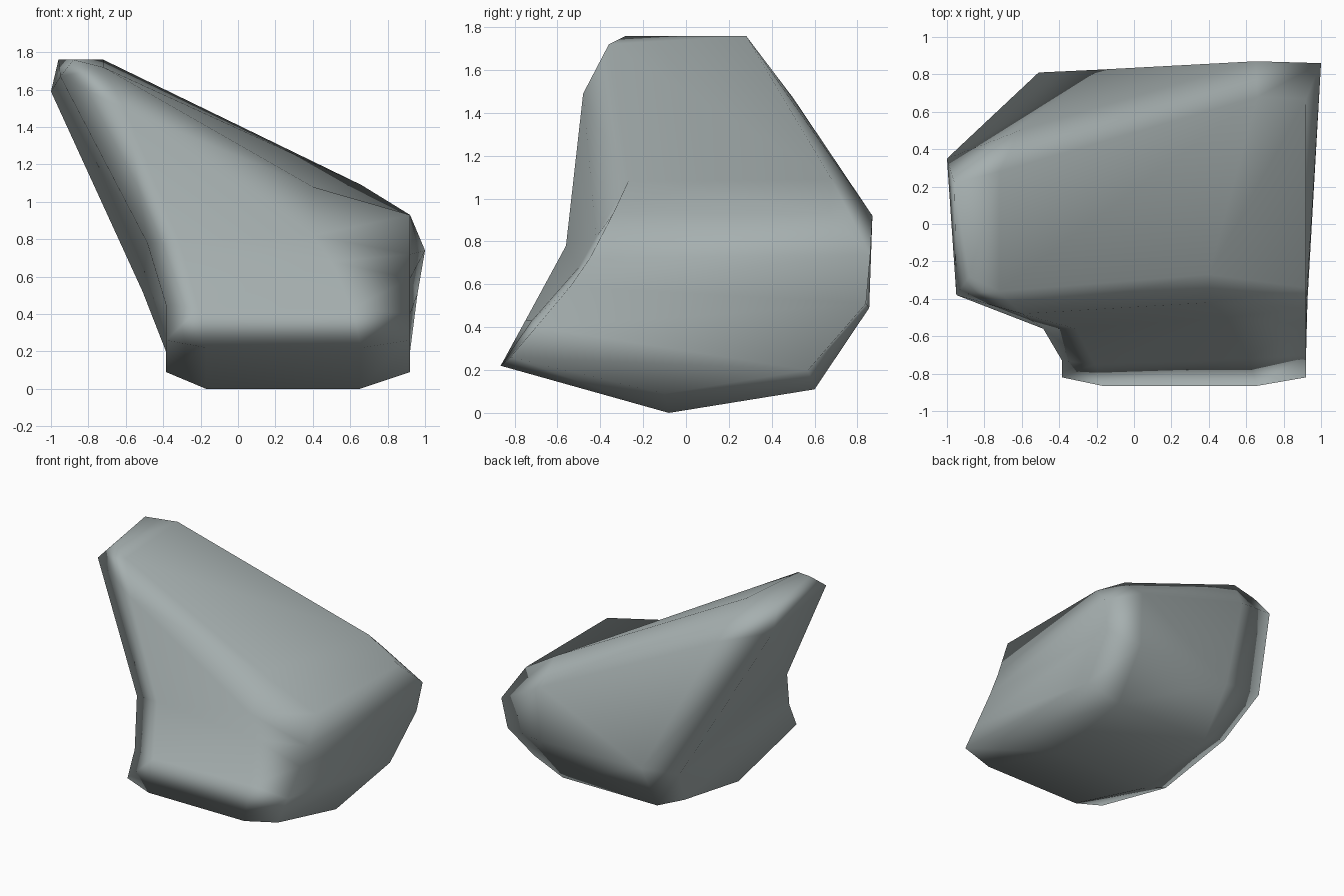
import bpy, bmesh

# Rock as a loft: each row is one profile corner running left to right,
# with outer-left, inner-left, inner-right and outer-right points.
rows = [
    # front lower edge
    [(-0.385, -0.82, 0.26), (-0.17, -0.865, 0.22), (0.66, -0.865, 0.22), (0.92, -0.82, 0.26)],
    # front hollow, lower and upper
    [(-0.385, -0.73, 0.45), (-0.21, -0.75, 0.43), (0.61, -0.72, 0.43), (0.92, -0.70, 0.40)],
    [(-0.485, -0.56, 0.78), (-0.31, -0.56, 0.78), (0.50, -0.50, 0.68), (0.92, -0.54, 0.59)],
    # front upper edge
    [(-0.95, -0.38, 1.67), (-0.60, -0.48, 1.49), (0.40, -0.42, 0.82), (0.92, -0.45, 0.72)],
    # top front and top back edges
    [(-0.88, -0.28, 1.76), (-0.72, -0.36, 1.72), (0.40, -0.27, 1.08), (0.92, -0.34, 0.93)],
    [(-0.96, 0.22, 1.76), (-0.72, 0.28, 1.76), (0.66, 0.68, 1.09), (0.92, 0.67, 0.93)],
    # back upper and lower edges
    [(-1.00, 0.35, 1.59), (-0.61, 0.50, 1.47), (0.65, 0.87, 0.92), (1.00, 0.86, 0.74)],
    [(-0.51, 0.81, 0.52), (-0.19, 0.825, 0.49), (0.65, 0.855, 0.49), (0.96, 0.84, 0.51)],
    # underside back and front edges
    [(-0.385, 0.57, 0.20), (-0.17, 0.60, 0.11), (0.65, 0.60, 0.11), (0.92, 0.57, 0.20)],
    [(-0.385, -0.10, 0.09), (-0.17, -0.08, 0.0), (0.65, -0.08, 0.0), (0.92, -0.10, 0.09)],
]

bm = bmesh.new()
v = [[bm.verts.new(p) for p in row] for row in rows]
n = len(v)

# Skin around the profile
for i in range(n):
    a, b = v[i], v[(i + 1) % n]
    for k in range(3):
        if i == 6 and k == 1:  # back folds outward along its diagonal
            bm.faces.new((a[1], a[2], b[1]))
            bm.faces.new((a[2], b[2], b[1]))
        else:
            bm.faces.new((a[k], a[k + 1], b[k + 1], b[k]))

# End faces
for k in (0, 3):
    for q in ((3, 4, 5, 6), (2, 3, 6, 7), (1, 2, 7, 8), (0, 1, 8, 9)):
        bm.faces.new([v[j][k] for j in q])

bmesh.ops.recalc_face_normals(bm, faces=bm.faces)
for f in bm.faces:
    f.smooth = True
mesh = bpy.data.meshes.new("rock")
bm.to_mesh(mesh)
bm.free()

rock = bpy.data.objects.new("rock", mesh)
bpy.context.collection.objects.link(rock)

mat = bpy.data.materials.new("grey_stone")
mat.diffuse_color = (0.38, 0.43, 0.43, 1)
mesh.materials.append(mat)

# Keep the large faces flat and the narrow bevels soft
wn = rock.modifiers.new("soft_edges", 'WEIGHTED_NORMAL')
wn.weight = 50
